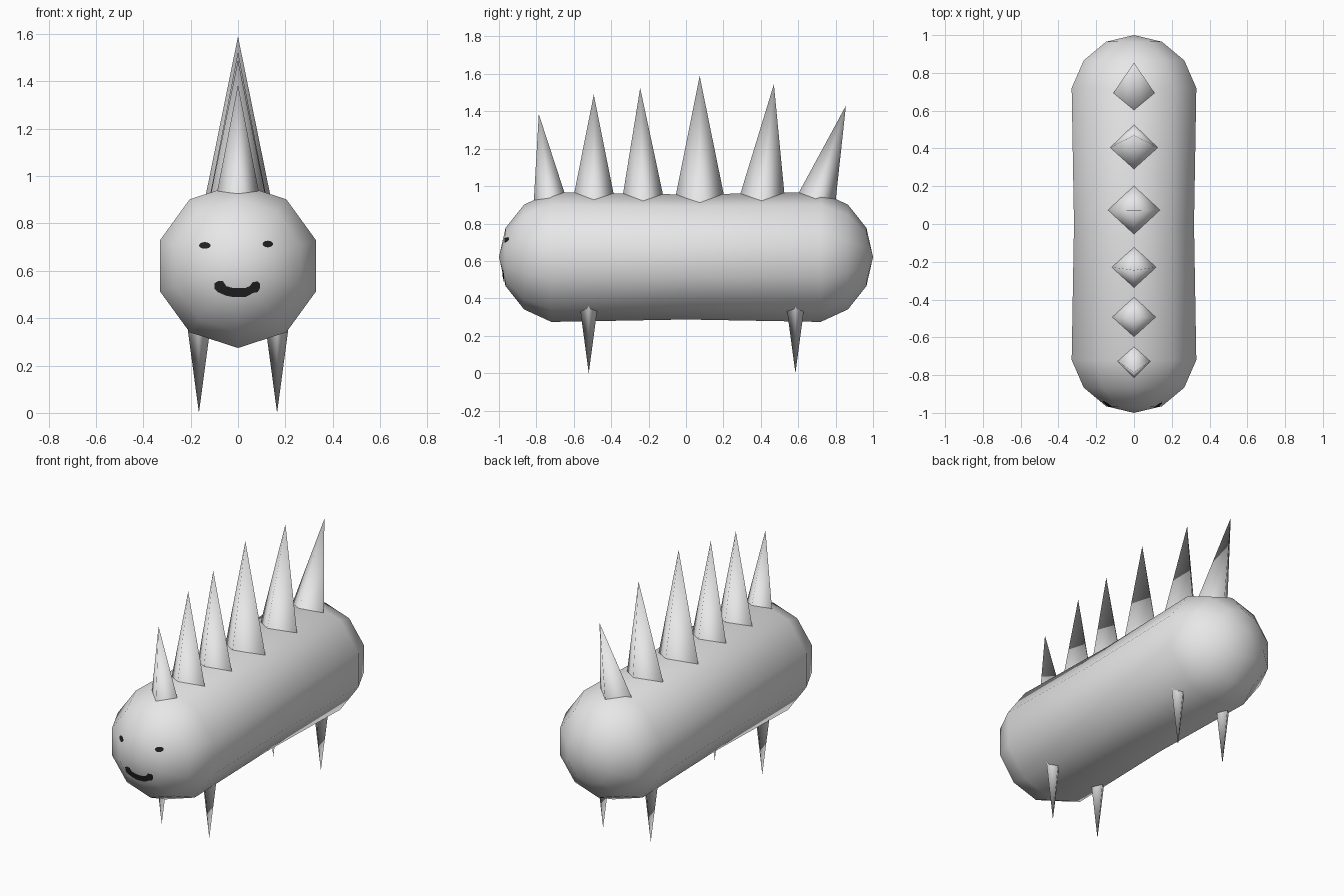
import bpy
import bmesh
import math
from mathutils import Vector
from mathutils.bvhtree import BVHTree

cube = bpy.data.objects.get("Cube")
if cube:
    bpy.data.objects.remove(cube, do_unlink=True)


def make_material(name, value):
    mat = bpy.data.materials.new(name)
    mat.use_nodes = True
    colour = (value, value, value, 1)
    mat.diffuse_color = colour
    mat.node_tree.nodes["Principled BSDF"].inputs["Base Color"].default_value = colour
    return mat


skin = make_material("pale_grey", 0.8)
ink = make_material("black", 0.015)


def add_object(name, bm, mat):
    bmesh.ops.recalc_face_normals(bm, faces=bm.faces)
    for face in bm.faces:
        face.smooth = True
    mesh = bpy.data.meshes.new(name)
    bm.to_mesh(mesh)
    bm.free()
    mesh.materials.append(mat)
    obj = bpy.data.objects.new(name, mesh)
    bpy.context.collection.objects.link(obj)
    return obj


# Body: ten-sided capsule lying along y, with a slight waist
SIDES, CENTRE = 10, 0.621
half = [(0.965, 0.155), (0.866, 0.28), (0.72, 0.347)]
rings = [(-y, r) for y, r in half] + [(0, 0.334)] + half[::-1]
bm = bmesh.new()
loops = []
for y, r in rings:
    angles = [math.pi / 2 + math.tau * i / SIDES for i in range(SIDES)]
    loops.append([bm.verts.new((r * math.cos(a), y, CENTRE + r * math.sin(a)))
                  for a in angles])
for a, b in zip(loops, loops[1:]):
    for i in range(SIDES):
        j = (i + 1) % SIDES
        bm.faces.new((a[i], a[j], b[j], b[i]))
for loop, y in ((loops[0], -1), (loops[-1], 1)):
    pole = bm.verts.new((0, y, CENTRE))
    for i in range(SIDES):
        bm.faces.new((loop[i], loop[(i + 1) % SIDES], pole))
bmesh.ops.recalc_face_normals(bm, faces=bm.faces)
surface = BVHTree.FromBMesh(bm)
add_object("body", bm, skin)


# Four-sided spike whose sides run on to a root inside the body
def spike(name, tip, base, half_x, half_y, root_z):
    tip, base = Vector(tip), Vector(base)
    k = (tip.z - root_z) / (tip.z - base.z)
    bm = bmesh.new()
    top = bm.verts.new(tip)
    corners = [(half_x, 0, 0), (0, half_y, 0), (-half_x, 0, 0), (0, -half_y, 0)]
    ring = [bm.verts.new(tip + (base + Vector(c) - tip) * k) for c in corners]
    for i in range(4):
        bm.faces.new((ring[i], ring[(i + 1) % 4], top))
    add_object(name, bm, skin)


# Back spikes: front y, rear y, tip y, tip z, half width
back = [(-0.812, -0.645, -0.787, 1.385, 0.085),
        (-0.600, -0.385, -0.493, 1.49, 0.11),
        (-0.338, -0.122, -0.245, 1.525, 0.112),
        (-0.055, 0.203, 0.073, 1.59, 0.13),
        (0.288, 0.527, 0.470, 1.545, 0.12),
        (0.595, 0.803, 0.855, 1.43, 0.105)]
for n, (y0, y1, ty, tz, hx) in enumerate(back, 1):
    spike(f"back_spike_{n}", (0, ty, tz), (0, (y0 + y1) / 2, 0.95),
          hx, (y1 - y0) / 2, 0.82)

# Legs: spikes pointing down
for end, y in (("front", -0.52), ("back", 0.585)):
    for side, x in (("left", 0.165), ("right", -0.165)):
        spike(f"{end}_{side}_leg", (x, y, 0), (x, y, 0.35), 0.047, 0.047, 0.42)


# Face details: thin patches laid on the front of the body
def patch(name, columns, rows=4):
    bm = bmesh.new()
    grid = []
    for x, low, high in columns:
        line = []
        for i in range(rows + 1):
            z = low + (high - low) * i / rows
            hit = surface.ray_cast(Vector((x, -2, z)), Vector((0, 1, 0)))[0]
            line.append(bm.verts.new(hit + Vector((0, -0.004, 0))))
        grid.append(line)
    for a, b in zip(grid, grid[1:]):
        for i in range(rows):
            bm.faces.new((a[i], b[i], b[i + 1], a[i + 1]))
    add_object(name, bm, ink)


def eye(name, cx, cz, rx, rz):
    columns = []
    for i in range(9):
        a = math.pi * (0.05 + 0.9 * i / 8)
        h = rz * math.sin(a)
        columns.append((cx - rx * math.cos(a), cz - h, cz + h))
    patch(name, columns)


eye("right_eye", -0.14, 0.707, 0.024, 0.014)
eye("left_eye", 0.126, 0.713, 0.022, 0.014)

# Mouth: smile with raised ends, refined between its columns
smile = [(-0.1, 0.525, 0.547), (-0.085, 0.51, 0.556), (-0.063, 0.5, 0.556),
         (-0.05, 0.495, 0.535), (-0.02, 0.489, 0.527), (0.03, 0.489, 0.527),
         (0.05, 0.498, 0.535), (0.062, 0.506, 0.552), (0.083, 0.51, 0.555),
         (0.092, 0.525, 0.547)]
columns = []
for a, b in zip(smile, smile[1:]):
    columns += [tuple(Vector(a).lerp(Vector(b), t / 3)) for t in range(3)]
patch("mouth", columns + [smile[-1]])
